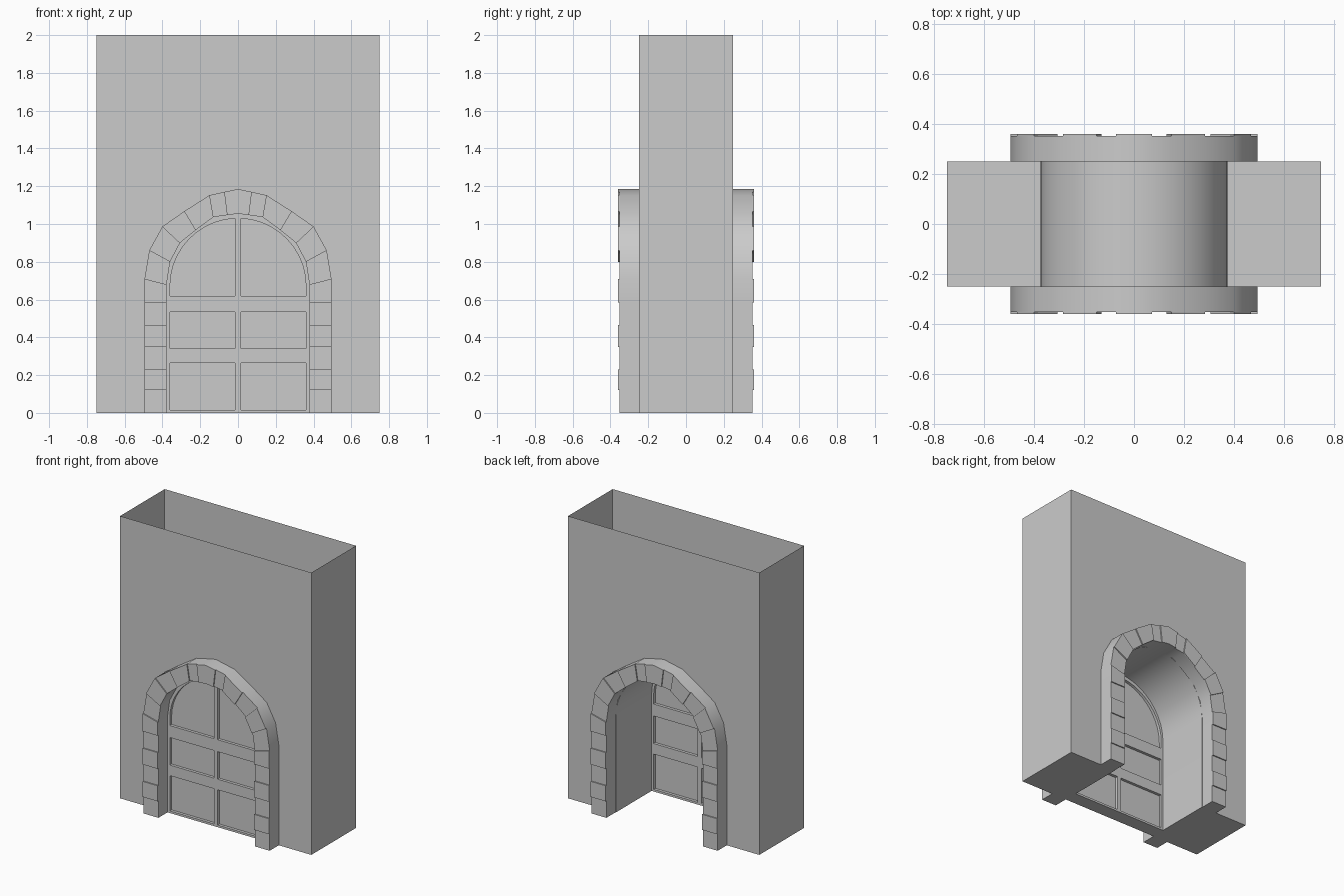
import bpy, bmesh, math

if "Cube" in bpy.data.objects:
    bpy.data.objects.remove(bpy.data.objects["Cube"])

R, ZC = 0.375, 0.68          # tunnel radius and springing height


def add(name, bm, smooth=True):
    bmesh.ops.recalc_face_normals(bm, faces=bm.faces)
    me = bpy.data.meshes.new(name)
    bm.to_mesh(me)
    bm.free()
    ob = bpy.data.objects.new(name, me)
    bpy.context.collection.objects.link(ob)
    if smooth:
        bpy.ops.object.select_all(action='DESELECT')
        ob.select_set(True)
        bpy.context.view_layer.objects.active = ob
        bpy.ops.object.shade_smooth_by_angle(angle=math.radians(32))
    return ob


def prism(bm, pts, y0, y1):
    """Extrude an xz outline from y0 to y1; returns the side faces."""
    a = [bm.verts.new((x, y0, z)) for x, z in pts]
    b = [bm.verts.new((x, y1, z)) for x, z in pts]
    bm.faces.new(a)
    bm.faces.new(b[::-1])
    n = len(pts)
    return [bm.faces.new((a[i], b[i], b[(i + 1) % n], a[(i + 1) % n])) for i in range(n)]


def arc(r, zc, a0, a1, n):
    return [(r * math.cos(a0 + (a1 - a0) * i / n), zc + r * math.sin(a0 + (a1 - a0) * i / n))
            for i in range(n + 1)]


# Wall block with arched tunnel, hollow and open at the top
tunnel = [(R, 0)] + arc(R, ZC, 0, math.pi, 20) + [(-R, 0)]
bm = bmesh.new()
sides = prism(bm, [(-0.75, 0), (-0.75, 2), (0.75, 2), (0.75, 0)] + tunnel, -0.25, 0.25)
bmesh.ops.delete(bm, geom=[sides[1]], context='FACES_ONLY')
add("wall", bm)

# Stone surround: (outer, inner) ends of each joint, right half, from the ground up
joints = [((0.495, z), (0.378, z)) for z in (0, 0.12, 0.23, 0.35, 0.465, 0.585)]
joints += [((0.495, 0.71), (0.378, 0.68)), ((0.47, 0.86), (0.36, 0.80)),
           ((0.40, 0.987), (0.307, 0.90)), ((0.285, 1.067), (0.225, 0.967)),
           ((0.15, 1.153), (0.13, 1.037)), ((0.073, 1.17), (0.058, 1.047))]
crown = [((0, 1.185), (0, 1.055))]
left = [tuple((-x, z) for x, z in j) for j in reversed(joints)]
ring = joints + crown + left


def surround(name, s):
    bm = bmesh.new()
    rows = []
    for o, i in ring:
        rows.append([bm.verts.new((p[0], s * y, p[1]))
                     for p, y in ((o, 0.25), (o, 0.352), (i, 0.352), (i, 0.25))])
    proud, n = [], len(rows) - 1
    for k in range(n):
        a, b = rows[k], rows[k + 1]
        for j in range(3):
            f = bm.faces.new((a[j], a[j + 1], b[j + 1], b[j]))
            if j == 1 and min(k, n - 1 - k) % 2 == 1:
                proud.append(f)
    bm.faces.new(rows[0])
    bm.faces.new(rows[-1])
    # every second stone stands slightly proud
    ext = bmesh.ops.extrude_face_region(bm, geom=proud)
    moved = [g for g in ext['geom'] if isinstance(g, bmesh.types.BMVert)]
    bmesh.ops.translate(bm, verts=moved, vec=(0, s * 0.008, 0))
    add(name, bm)


surround("front_stone_surround", -1)
surround("back_stone_surround", 1)

# Door slab with sunken panels on both faces
bm = bmesh.new()
prism(bm, tunnel, -0.25, -0.15)
door = add("door", bm, False)

r = 0.36
a_top = math.acos(0.015 / r)
panels = [[(0.015, z0), (r, z0), (r, z1), (0.015, z1)] for z0, z1 in ((0.015, 0.265), (0.34, 0.535))]
panels.append([(0.015, 0.62), (r, 0.62)] + arc(r, 0.67, 0, a_top, 10))
bm = bmesh.new()
for pts in panels:
    for m in (1, -1):
        for y0, y1 in ((-0.27, -0.23), (-0.17, -0.13)):
            prism(bm, [(m * x, z) for x, z in pts], y0, y1)
cutter = add("panel_cutter", bm, False)
cutter.hide_render = True
mod = door.modifiers.new("panels", 'BOOLEAN')
mod.operation, mod.object, mod.solver = 'DIFFERENCE', cutter, 'EXACT'
bpy.ops.object.select_all(action='DESELECT')
door.select_set(True)
bpy.context.view_layer.objects.active = door
bpy.ops.object.modifier_apply(modifier=mod.name)
bpy.data.objects.remove(cutter)
bpy.ops.object.shade_smooth_by_angle(angle=math.radians(30))
